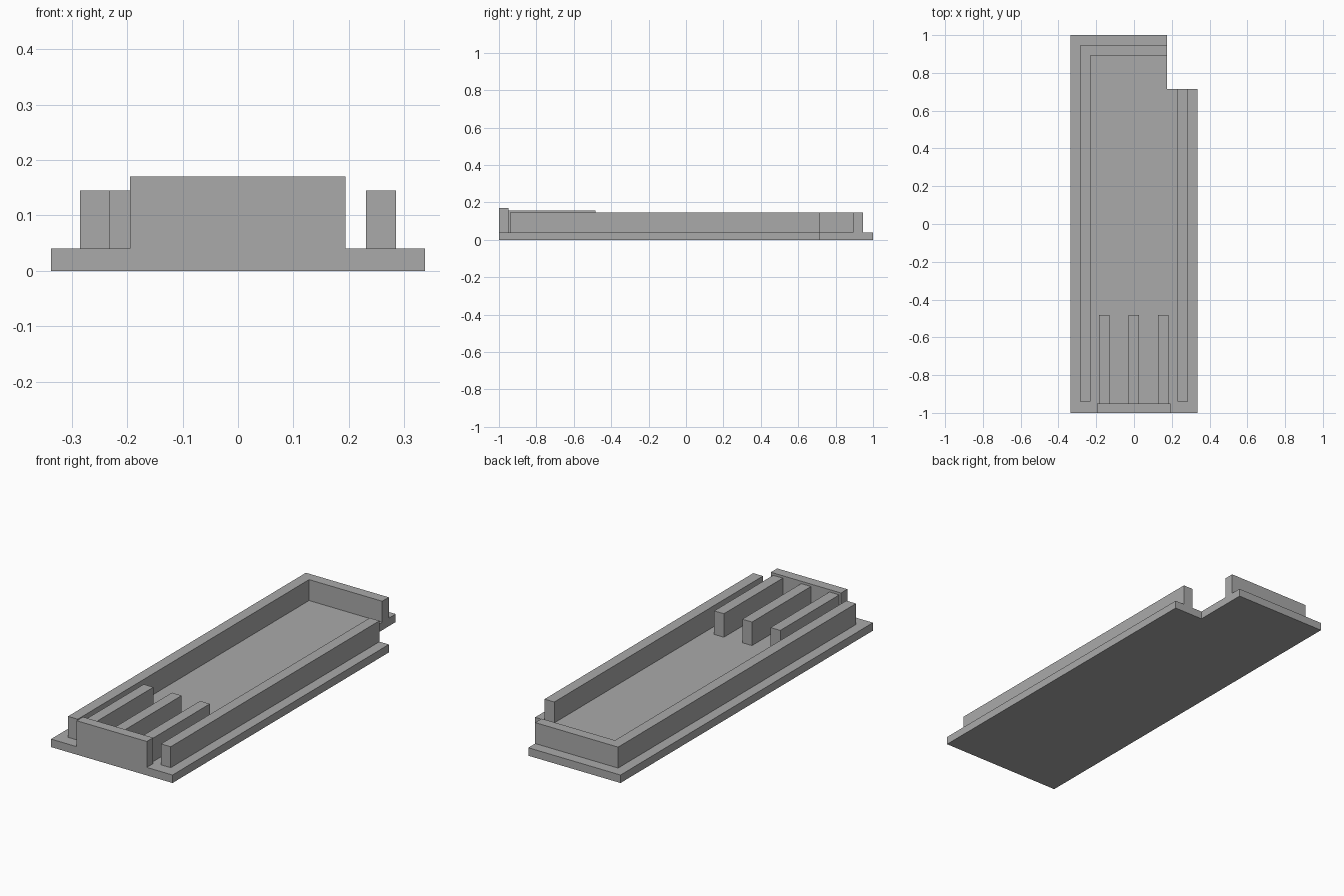
import bpy
import bmesh

if "Cube" in bpy.data.objects:
    bpy.data.objects.remove(bpy.data.objects["Cube"], do_unlink=True)

# Single plain grey
GREY = (0.40, 0.40, 0.40, 1.0)
grey = bpy.data.materials.new("plain_grey")
grey.use_nodes = True
grey.diffuse_color = GREY
grey.node_tree.nodes["Principled BSDF"].inputs["Base Color"].default_value = GREY

BASE_TOP = 0.04
WALL_TOP = 0.145
RIB_TOP = 0.158
PLATE_TOP = 0.17
HALF_W = 0.337
NOTCH_X, NOTCH_Y = 0.175, 0.714
WALL_OUT, WALL_IN = 0.285, 0.231
WALL_FRONT = -0.94
BACK_OUT, BACK_IN = 0.945, 0.893
PLATE_BACK = -0.95


def prism(name, outline, z0, z1):
    """Extrude a flat outline (counter-clockwise) from z0 up to z1."""
    bm = bmesh.new()
    face = bm.faces.new([bm.verts.new((x, y, z0)) for x, y in outline])
    top = bmesh.ops.extrude_face_region(bm, geom=[face])["geom"]
    moved = [v for v in top if isinstance(v, bmesh.types.BMVert)]
    bmesh.ops.translate(bm, verts=moved, vec=(0, 0, z1 - z0))
    bmesh.ops.recalc_face_normals(bm, faces=bm.faces)
    mesh = bpy.data.meshes.new(name)
    bm.to_mesh(mesh)
    bm.free()
    mesh.materials.append(grey)
    obj = bpy.data.objects.new(name, mesh)
    bpy.context.collection.objects.link(obj)
    return obj


def box(name, x0, x1, y0, y1, z0, z1):
    return prism(name, [(x0, y0), (x1, y0), (x1, y1), (x0, y1)], z0, z1)


# Base plate with the notched back corner
prism("base_plate", [(-HALF_W, -1), (HALF_W, -1), (HALF_W, NOTCH_Y),
                     (NOTCH_X, NOTCH_Y), (NOTCH_X, 1), (-HALF_W, 1)], 0, BASE_TOP)

# L-shaped wall along the right side and the back
prism("right_and_back_wall", [(-WALL_OUT, WALL_FRONT), (-WALL_IN, WALL_FRONT),
                              (-WALL_IN, BACK_IN), (NOTCH_X, BACK_IN),
                              (NOTCH_X, BACK_OUT), (-WALL_OUT, BACK_OUT)],
      BASE_TOP, WALL_TOP)

# Straight wall on the left side, ending at the notch
box("left_wall", WALL_IN, WALL_OUT, WALL_FRONT, NOTCH_Y, BASE_TOP, WALL_TOP)

# Taller end plate, flush with the front of the base
box("front_plate", -0.195, 0.194, -1, PLATE_BACK, BASE_TOP, PLATE_TOP)

# Three ribs running back from the front plate
for name, x in (("right_rib", -0.158), ("middle_rib", -0.001), ("left_rib", 0.155)):
    box(name, x - 0.027, x + 0.027, PLATE_BACK, -0.483, BASE_TOP, RIB_TOP)
